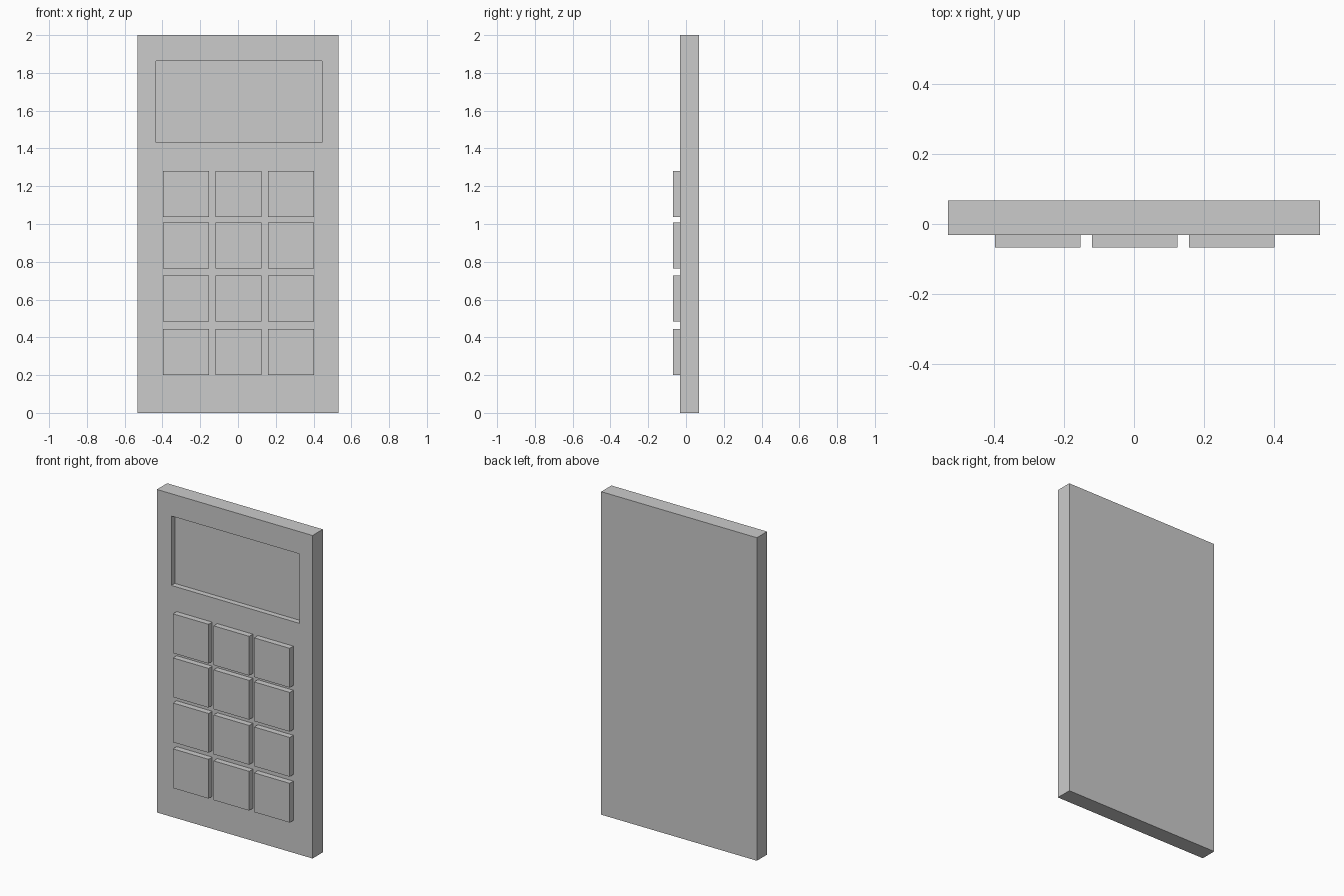
import bpy
import bmesh
from mathutils import Vector

if "Cube" in bpy.data.objects:
    bpy.data.objects.remove(bpy.data.objects["Cube"])

FRONT, BACK = -0.032, 0.068   # body front and back planes
KEY_FRONT = -0.068
RECESS = -0.032 + 0.034       # floor of the screen recess


def box(name, x, y, z):
    """Box spanning the (low, high) pairs x, y, z."""
    lo, hi = Vector((x[0], y[0], z[0])), Vector((x[1], y[1], z[1]))
    bm = bmesh.new()
    bmesh.ops.create_cube(bm, size=1)
    bmesh.ops.scale(bm, vec=hi - lo, verts=bm.verts)
    bmesh.ops.translate(bm, vec=(lo + hi) / 2, verts=bm.verts)
    mesh = bpy.data.meshes.new(name)
    bm.to_mesh(mesh)
    bm.free()
    obj = bpy.data.objects.new(name, mesh)
    bpy.context.collection.objects.link(obj)
    return obj


# Slab body
body = box("body", (-0.533, 0.533), (FRONT, BACK), (0, 2))

# Recessed screen, cut from the front face
cutter = box("screen_cutter", (-0.434, 0.444), (FRONT - 0.1, RECESS), (1.432, 1.862))
cut = body.modifiers.new("screen_recess", 'BOOLEAN')
cut.operation = 'DIFFERENCE'
cut.solver = 'EXACT'
cut.object = cutter
bpy.context.view_layer.objects.active = body
bpy.ops.object.modifier_apply(modifier=cut.name)
bpy.data.objects.remove(cutter)

# Keypad: four rows of three square keys
KEY_W, KEY_H = 0.244, 0.243
for row, z in enumerate((1.037, 0.764, 0.485, 0.201), 1):
    for col, x in enumerate((-0.398, -0.120, 0.158), 1):
        box(f"key_row{row}_col{col}", (x, x + KEY_W), (KEY_FRONT, FRONT), (z, z + KEY_H))
